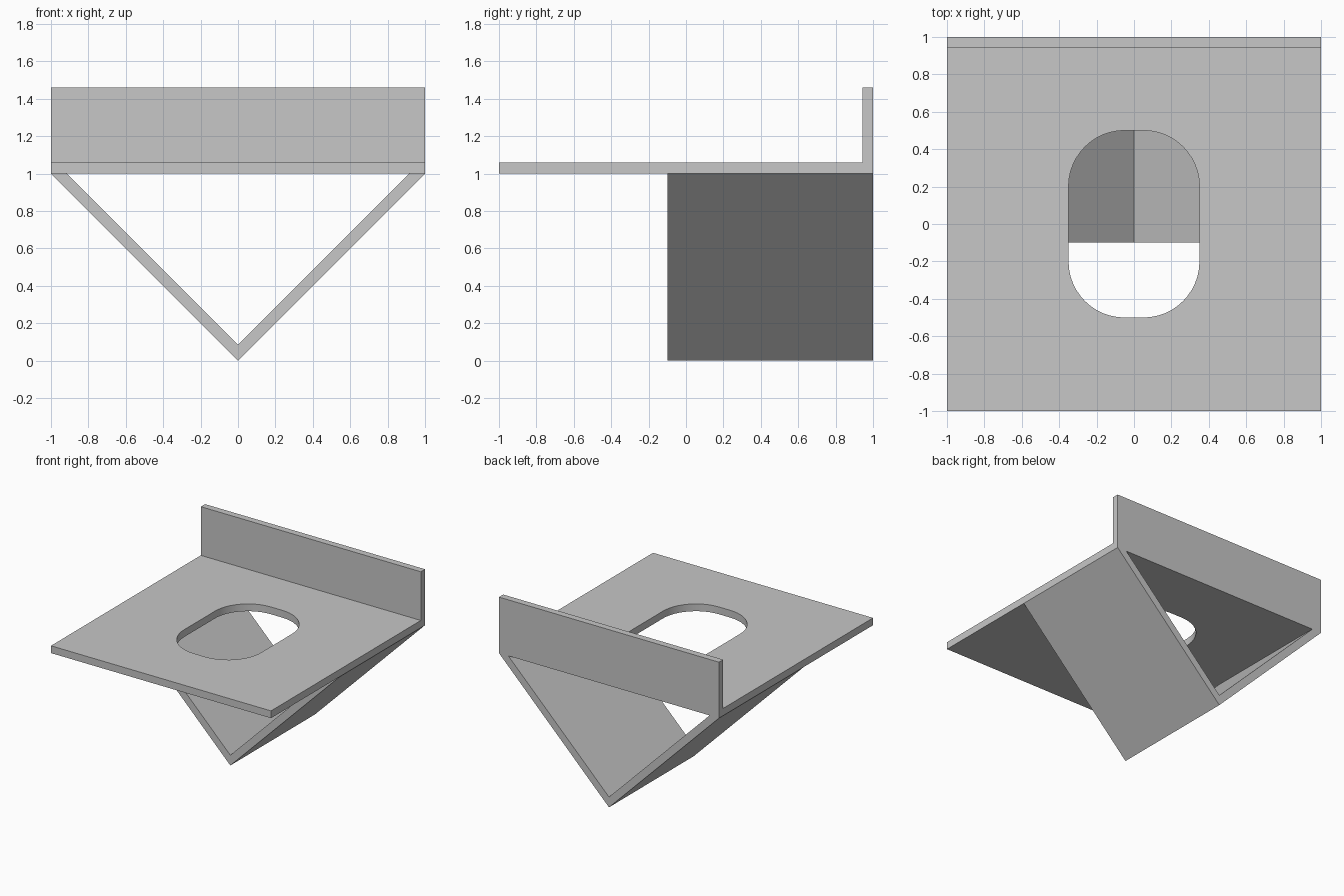
import bpy, bmesh
from math import sin, cos, radians
from mathutils import Vector

if "Cube" in bpy.data.objects:
    bpy.data.objects.remove(bpy.data.objects["Cube"])

grey = bpy.data.materials.new("plain grey")
grey.use_nodes = True
grey.diffuse_color = (0.57, 0.57, 0.57, 1)
grey.node_tree.nodes["Principled BSDF"].inputs["Base Color"].default_value = grey.diffuse_color


def prism(name, points, sweep):
    """Solid made by sweeping a flat outline along a vector."""
    bm = bmesh.new()
    face = bm.faces.new([bm.verts.new(p) for p in points])
    swept = bmesh.ops.extrude_face_region(bm, geom=[face])["geom"]
    verts = [g for g in swept if isinstance(g, bmesh.types.BMVert)]
    bmesh.ops.translate(bm, verts=verts, vec=Vector(sweep))
    # the starting face stays as the near cap
    if not face.is_valid or not any(len(e.link_faces) == 2 for e in face.edges):
        bm.faces.new(bm.verts[:len(points)])
    bmesh.ops.recalc_face_normals(bm, faces=bm.faces[:])
    mesh = bpy.data.meshes.new(name)
    bm.to_mesh(mesh)
    bm.free()
    mesh.materials.append(grey)
    obj = bpy.data.objects.new(name, mesh)
    bpy.context.collection.objects.link(obj)
    return obj


# Shelf plate with upright back, one L-shaped profile
BASE, TOP, RIM, LIP = 1.0, 1.06, 1.46, 0.945
profile = [(-1, BASE), (1, BASE), (1, RIM), (LIP, RIM), (LIP, TOP), (-1, TOP)]
shelf = prism("shelf_with_back", [(-1, y, z) for y, z in profile], (2, 0, 0))

# Rounded opening through the plate
HALF_X, HALF_Y, RADIUS, STEPS = 0.35, 0.5, 0.3, 12
outline = []
for quarter, (sx, sy) in enumerate([(1, 1), (-1, 1), (-1, -1), (1, -1)]):
    for i in range(STEPS + 1):
        a = radians(90 * (quarter + i / STEPS))
        outline.append((sx * (HALF_X - RADIUS) + RADIUS * cos(a),
                        sy * (HALF_Y - RADIUS) + RADIUS * sin(a), BASE - 0.1))
cutter = prism("opening_cutter", outline, (0, 0, 0.3))
cutter.hide_render = True
cutter.hide_set(True)
cutter.display_type = 'WIRE'
cut = shelf.modifiers.new("opening", 'BOOLEAN')
cut.operation, cut.object, cut.solver = 'DIFFERENCE', cutter, 'EXACT'

# Smooth the opening wall while keeping hard edges
bpy.ops.object.select_all(action='DESELECT')
shelf.select_set(True)
bpy.context.view_layer.objects.active = shelf
bpy.ops.object.modifier_apply(modifier=cut.name)
bpy.ops.object.shade_smooth_by_angle(angle=radians(30))
bpy.data.objects.remove(cutter)

# V-shaped support under the rear half
WALL = 0.085
vee = [(-1, BASE), (0, 0), (1, BASE), (1 - WALL, BASE), (0, WALL), (WALL - 1, BASE)]
prism("v_support", [(x, -0.1, z) for x, z in vee], (0, 1.1, 0))
